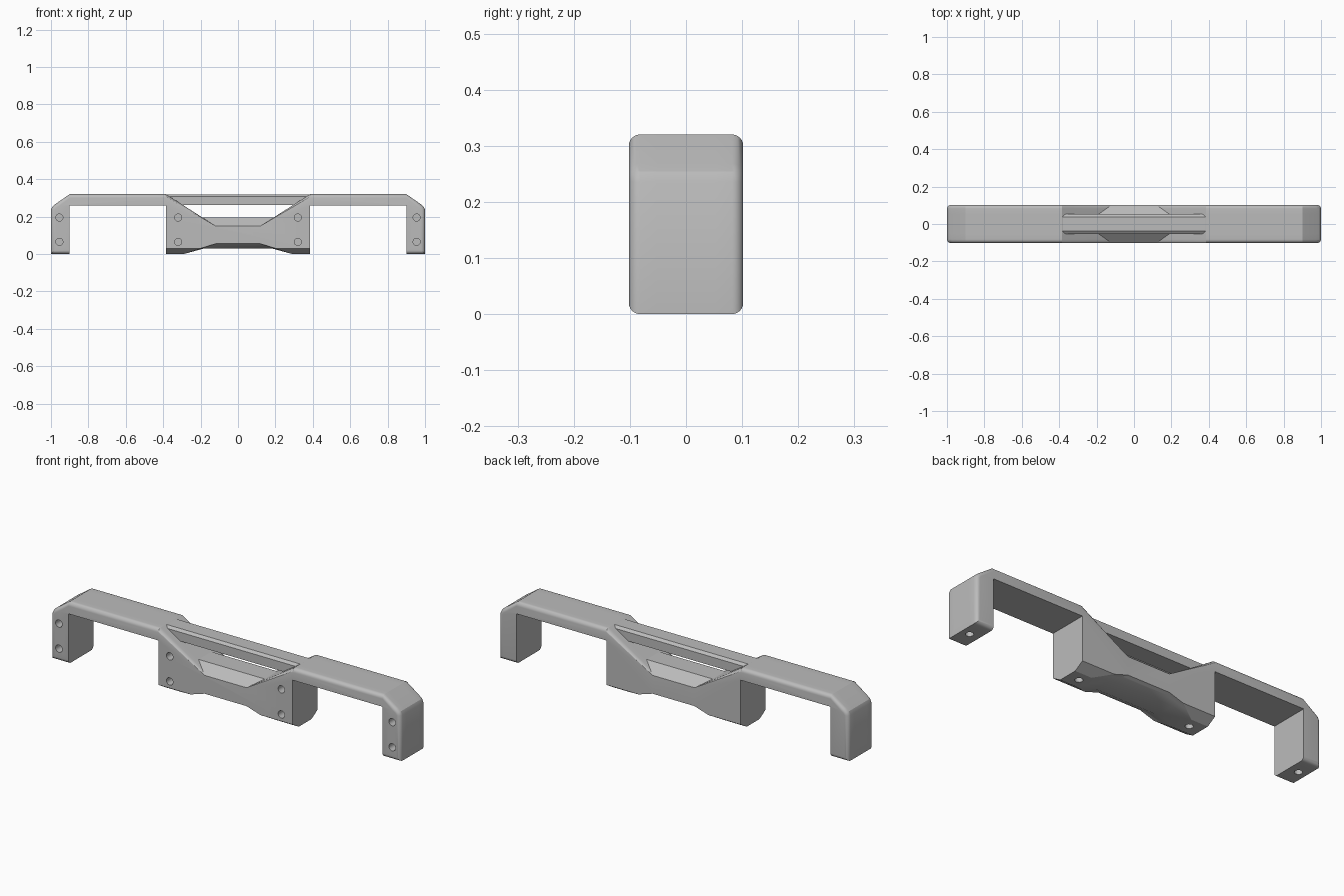
import bpy, bmesh, math
from mathutils import Matrix

cube = bpy.data.objects.get("Cube")
if cube:
    bpy.data.objects.remove(cube)

HALF = 0.102      # half depth
R = 0.02          # edge fillet
FLAT = 0.052      # half depth of the uncut core

grey = bpy.data.materials.new("satin_grey")
grey.use_nodes = True
colour = (0.5, 0.5, 0.5, 1)
grey.diffuse_color = colour
grey.node_tree.nodes["Principled BSDF"].inputs["Base Color"].default_value = colour


def make_object(name, bm):
    bmesh.ops.recalc_face_normals(bm, faces=bm.faces)
    mesh = bpy.data.meshes.new(name)
    bm.to_mesh(mesh)
    bm.free()
    obj = bpy.data.objects.new(name, mesh)
    mesh.materials.append(grey)
    bpy.context.collection.objects.link(obj)
    return obj


def loft(name, rings):
    bm = bmesh.new()
    loops = [[bm.verts.new(p) for p in ring] for ring in rings]
    n = len(loops[0])
    for a, b in zip(loops, loops[1:]):
        for i in range(n):
            j = (i + 1) % n
            bm.faces.new((a[i], a[j], b[j], b[i]))
    bm.faces.new(loops[0])
    bm.faces.new(loops[-1])
    return make_object(name, bm)


def bracket_ring(y, f):
    """Front outline at depth y, with its outer edges drawn in by f."""
    t = max(0, (abs(y) - FLAT) / (HALF - FLAT))
    half = [
        (0.19 - 0.07 * t, 0.195 - 0.045 * t),     # saddle
        (0.385, 0.32 - f), (0.9, 0.32 - f),       # arm top
        (0.975 - f, 0.268 - f * 0.5), (0.992 - f, 0.254 - f * 0.3),
        (1 - f, 0.236), (1 - f, f), (0.9, f),     # end leg
        (0.9, 0.26), (0.385, 0.26),               # arm underside
        (0.385, 0.03 * t),                        # centre block
        (0.29 - 0.09 * t, 0.03 * t),
        (0.18 - 0.06 * t, 0.03 + 0.025 * t),
    ]
    outline = half + [(-x, z) for x, z in reversed(half)]
    return [(x, y, z) for x, z in outline]


# Bracket body: outline lofted through its depth, with rounded front and back edges
steps = [math.radians(a) for a in range(90, -1, -15)]
front = [(-HALF + R * (1 - math.sin(a)), R * (1 - math.cos(a))) for a in steps]
front.append((-FLAT, 0))
layers = front + [(-y, f) for y, f in reversed(front)]
body = loft("bracket_body", [bracket_ring(y, f) for y, f in layers])


# Screw holes in the front and underside
bm = bmesh.new()


def add_hole(x, y, z, depth, turn):
    bmesh.ops.create_cone(
        bm, cap_ends=True, segments=24, radius1=0.019, radius2=0.019, depth=depth * 2,
        matrix=Matrix.Translation((x, y, z)) @ Matrix.Rotation(turn, 4, "X"))


for side in (-1, 1):
    for x in (0.32, 0.955):
        for z in (0.065, 0.195):
            add_hole(side * x, -HALF, z, 0.07, math.pi / 2)
        add_hole(side * x, 0, 0, 0.12, 0)
cutter = make_object("hole_cutter", bm)
cutter.hide_render = True
cutter.hide_viewport = True

cut = body.modifiers.new("screw_holes", "BOOLEAN")
cut.operation = "DIFFERENCE"
cut.solver = "EXACT"
cut.object = cutter
bpy.context.view_layer.objects.active = body
body.select_set(True)
bpy.ops.object.modifier_apply(modifier=cut.name)
bpy.data.objects.remove(cutter)

# Cross bar bridging the saddle, with chamfered top edges
right = [(0.038, 0.319), (0.053, 0.308), (0.053, 0.262)]
section = right + [(-y, z) for y, z in reversed(right)]
bar = loft("cross_bar", [[(x, y, z) for y, z in section] for x in (-0.385, 0.385)])

for obj in (body, bar):
    bpy.ops.object.select_all(action="DESELECT")
    obj.select_set(True)
    bpy.context.view_layer.objects.active = obj
    bpy.ops.object.shade_smooth_by_angle(angle=math.radians(25))
